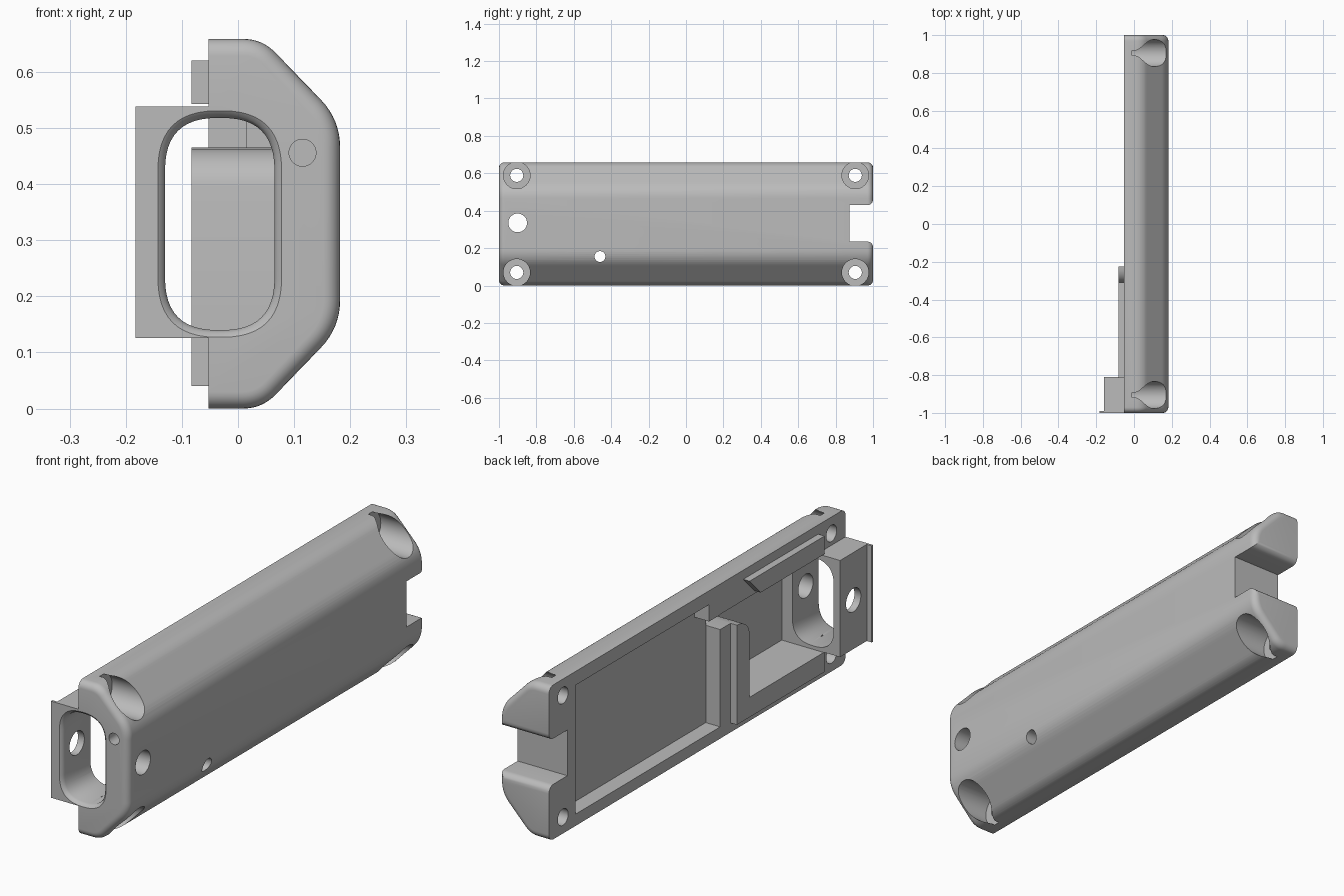
import bpy, bmesh, math
from mathutils import Vector

if "Cube" in bpy.data.objects:
    bpy.data.objects.remove(bpy.data.objects["Cube"], do_unlink=True)

HEIGHT = 0.659
OPEN_X = -0.053          # plane of the open side
SOFT = 0.03              # radius of the end edges

grey = bpy.data.materials.new("plain grey")
grey.use_nodes = True
grey.diffuse_color = (0.5, 0.5, 0.5, 1)
grey.node_tree.nodes["Principled BSDF"].inputs["Base Color"].default_value = (0.5, 0.5, 0.5, 1)


def place(axis, u, v, w):
    """u, v lie in the profile plane, w runs along the axis."""
    return {"x": (w, u, v), "y": (u, w, v), "z": (u, v, w)}[axis]


def loft(name, axis, rings):
    """Closed solid through a list of (profile, position) rings."""
    bm = bmesh.new()
    loops = [[bm.verts.new(place(axis, u, v, w)) for u, v in pts] for pts, w in rings]
    for a, b in zip(loops, loops[1:]):
        for i in range(len(a)):
            j = (i + 1) % len(a)
            bm.faces.new((a[i], a[j], b[j], b[i]))
    bm.faces.new(loops[0][::-1])
    bm.faces.new(loops[-1])
    bm.normal_update()
    if bm.calc_volume(signed=True) < 0:
        bmesh.ops.reverse_faces(bm, faces=bm.faces[:])
    mesh = bpy.data.meshes.new(name)
    bm.to_mesh(mesh)
    bm.free()
    mesh.materials.append(grey)
    obj = bpy.data.objects.new(name, mesh)
    bpy.context.collection.objects.link(obj)
    return obj


def prism(name, axis, pts, a, b):
    return loft(name, axis, [(pts, a), (pts, b)])


def rect(u0, u1, v0, v1):
    return [(u0, v0), (u1, v0), (u1, v1), (u0, v1)]


def circle(u, v, r, n=40):
    return [(u + r * math.cos(math.tau * i / n), v + r * math.sin(math.tau * i / n)) for i in range(n)]


def rounded(corners, steps=8):
    """Round each (u, v, tangent length) corner with a smooth curve."""
    out = []
    for i, (u, v, t) in enumerate(corners):
        c = Vector((u, v))
        if t == 0:
            out.append((u, v))
            continue
        before = Vector(corners[i - 1][:2])
        after = Vector(corners[(i + 1) % len(corners)][:2])
        p, q = c + (before - c).normalized() * t, c + (after - c).normalized() * t
        for k in range(steps + 1):
            s = k / steps
            out.append(tuple(p * (1 - s) ** 2 + c * 2 * s * (1 - s) + q * s ** 2))
    return out


def combine(tool, operation):
    """Boolean the tool into the shell, keeping only a full-length result."""
    tool.hide_render = True
    mod = shell.modifiers.new("shape", "BOOLEAN")
    mod.operation, mod.object = operation, tool
    for solver in ("EXACT", "MANIFOLD"):
        mod.solver = solver
        graph = bpy.context.evaluated_depsgraph_get()
        mesh = bpy.data.meshes.new_from_object(shell.evaluated_get(graph))
        ys = [v.co.y for v in mesh.vertices] or [0]
        if max(ys) - min(ys) > 1.99:
            shell.data = mesh
            break
    shell.modifiers.remove(mod)
    bpy.data.objects.remove(tool, do_unlink=True)


def cut(tool):
    combine(tool, "DIFFERENCE")


def add(tool):
    combine(tool, "UNION")


def outline(g):
    """Shell cross-section with chamfered long sides, shrunk by g."""
    k = g * math.tan(math.pi / 8)
    half = [(OPEN_X, g, 0), (0.043 - k, g, 0.035 - k), (0.182 - g, 0.144 + k, 0.05 - k)]
    return rounded(half + [(x, HEIGHT - z, t) for x, z, t in reversed(half)])


# Outer shell with soft edges round both ends
steps = [math.pi / 2 * i / 6 for i in range(7)]
fillet = [(SOFT * (1 - math.sin(a)), 1 - SOFT * (1 - math.cos(a))) for a in steps]
rings = [(outline(g), -y) for g, y in fillet] + [(outline(g), y) for g, y in reversed(fillet)]
shell = loft("enclosure_half", "y", rings)

# Notch in the back end, flaring at its mouth
lower = [(y, 0.235 - g) for g, y in reversed(fillet)]
upper = [(y, 0.43 + g) for g, y in fillet]
mouth = [(1.1, 0.235 - SOFT), (1.1, 0.43 + SOFT)]
cut(prism("end_notch", "x", [(0.875, 0.235)] + lower + mouth + upper + [(0.875, 0.43)], -0.3, 0.3))

# Front tab with its thin lip
add(prism("front_tab", "z", [(-0.183, -1), (-0.03, -1), (-0.03, -0.81), (-0.16, -0.81),
                             (-0.16, -0.99), (-0.183, -0.99)], 0.126, 0.538))

# Raised rails and divider ridge on the open side
add(prism("lower_rail", "x", rect(-0.815, -0.225, 0.04, 0.465), -0.083, -0.03))
add(prism("upper_rail", "x", [(-0.31, 0.62), (-0.385, 0.543), (-0.815, 0.543), (-0.815, 0.62)],
          -0.083, -0.03))

# Deep front cavity, leaving a divider with a rounded top
arc = [(-0.225 - 0.085 * math.cos(a), 0.395 + 0.07 * math.sin(a)) for a in steps]
cut(prism("deep_cavity", "x", [(-0.81, 0.125), (-0.31, 0.125)] + arc +
          [(-0.155, 0.465), (-0.155, 0.53), (-0.81, 0.53)], -0.12, 0.115))

# Shallow main cavity, linked to the deep one above the divider
cut(prism("main_cavity", "x", [(-0.155, 0.05), (0.82, 0.05), (0.82, 0.6), (-0.08, 0.6), (-0.08, 0.528),
                               (-0.2, 0.528), (-0.2, 0.47), (-0.155, 0.47)], -0.12, 0.015))


# Long slot through the front, flared at the mouth
def slot(g):
    box = rect(-0.13 - g, 0.065 + g, 0.14 - g, 0.518 + g)
    return rounded([(u, v, 0.092 + g) for u, v in box], 12)


cut(loft("front_slot", "y", [(slot(0.014), -1.05), (slot(0.014), -1.001), (slot(0.005), -0.994),
                             (slot(0), -0.982), (slot(0), -0.78)]))

# Small blind hole in the front face
cut(prism("front_pin_hole", "y", circle(0.115, 0.456, 0.024), -1.1, -0.9))

# Four counterbored screw holes
for y in (-0.905, 0.905):
    for z in (0.07, HEIGHT - 0.07):
        cut(prism("counterbore", "x", circle(y, z, 0.0715, 48), -0.01, 0.3))
        cut(prism("screw_hole", "x", circle(y, z, 0.035), -0.1, 0.1))

# Cross hole through shell and tab, and small side hole
cut(prism("cross_hole", "x", circle(-0.9, 0.335, 0.05), -0.3, 0.3))
cut(prism("side_hole", "x", circle(-0.46, 0.155, 0.029), -0.3, 0.3))

# Smooth shading with sharp edges kept
bpy.ops.object.select_all(action="DESELECT")
shell.select_set(True)
bpy.context.view_layer.objects.active = shell
bpy.ops.object.shade_smooth_by_angle(angle=math.radians(30))
